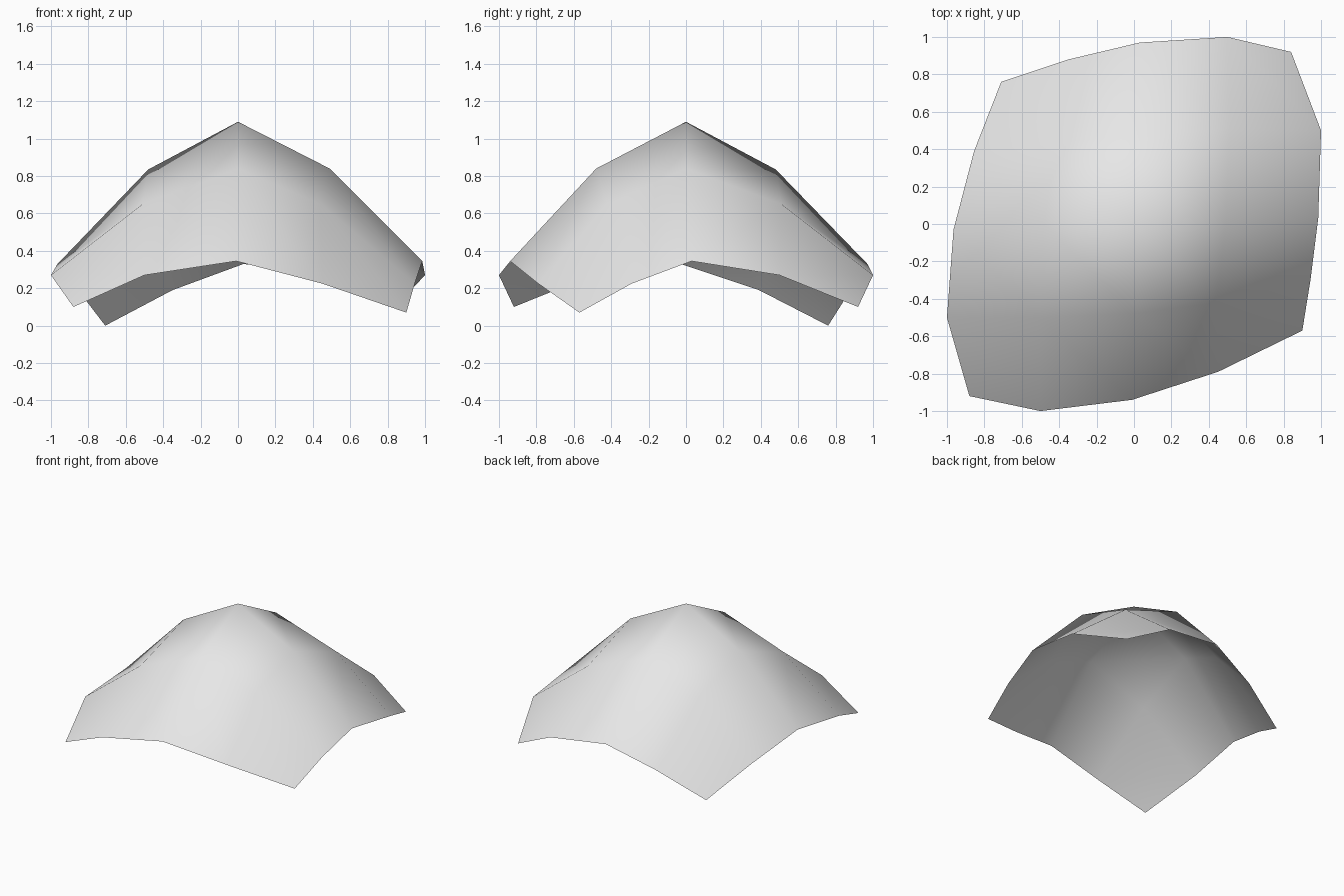
import bpy
import bmesh

default_cube = bpy.data.objects.get("Cube")
if default_cube:
    bpy.data.objects.remove(default_cube, do_unlink=True)


def make_material(name, color):
    material = bpy.data.materials.new(name)
    material.use_nodes = True
    material.diffuse_color = color
    material.node_tree.nodes["Principled BSDF"].inputs["Base Color"].default_value = color
    return material


# Cloth control rows, running from the front hem to the back hem
cloth_rows = [
    [(-.88, -.92, .1), (-.5, -1, .27), (-.01, -.94, .345), (.45, -.79, .225), (.9, -.57, .07)],
    [(-1, -.5, .27), (-.51, -.5, .65), (0, -.48, .84), (.44, -.42, .65), (.945, -.29, .225)],
    [(-.965, -.03, .33), (-.48, 0, .835), (0, 0, 1.09), (.49, 0, .84), (.985, .03, .345)],
    [(-.855, .39, .19), (-.42, .43, .63), (0, .48, .835), (.51, .51, .65), (1, .5, .27)],
    [(-.71, .76, 0), (-.35, .88, .19), (.03, .97, .33), (.5, 1, .27), (.84, .92, .1)],
]


def build_sheet(name, rows, material):
    """Skin neighbouring rows of points with one open sheet of quads."""
    bm = bmesh.new()
    grid = [[bm.verts.new(point) for point in row] for row in rows]
    for lower, upper in zip(grid, grid[1:]):
        for i in range(len(lower) - 1):
            # Start at the right-hand lower corner so each quad folds the same way
            bm.faces.new((lower[i + 1], upper[i + 1], upper[i], lower[i]))
    for face in bm.faces:
        face.smooth = True
    mesh = bpy.data.meshes.new(name)
    bm.to_mesh(mesh)
    bm.free()
    mesh.materials.append(material)
    sheet = bpy.data.objects.new(name, mesh)
    bpy.context.scene.collection.objects.link(sheet)
    return sheet


# Draped cloth
build_sheet("draped_cloth", cloth_rows, make_material("light grey cloth", (.8, .8, .8, 1)))
